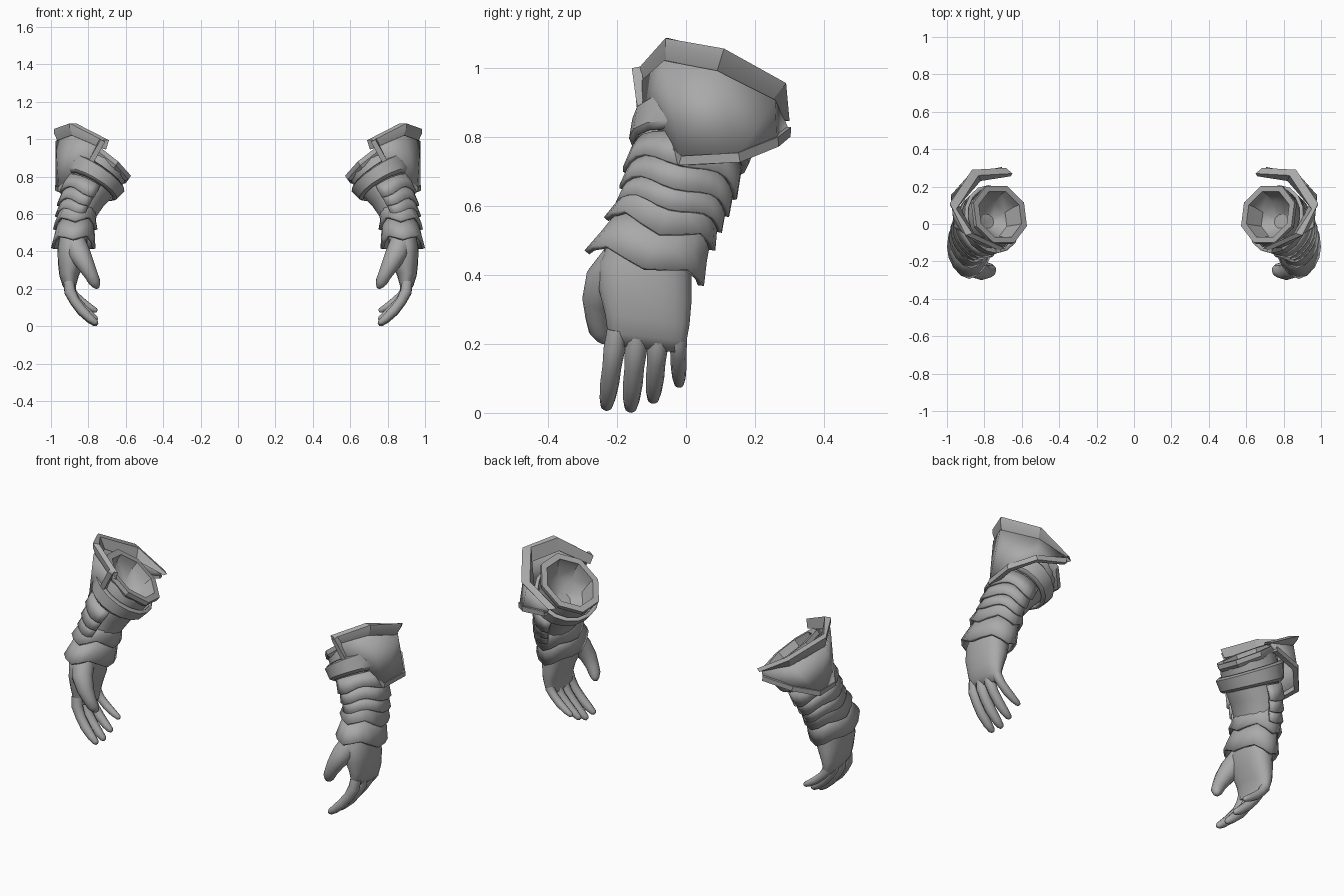
import bpy, bmesh, math
from mathutils import Vector

if "Cube" in bpy.data.objects:
    bpy.data.objects.remove(bpy.data.objects["Cube"])

steel = bpy.data.materials.new("grey_steel")
steel.diffuse_color = (0.4, 0.4, 0.4, 1)
steel.use_nodes = True
steel.node_tree.nodes["Principled BSDF"].inputs["Base Color"].default_value = steel.diffuse_color


def ring(c, n, ru, rv, count=16, a0=0, a1=360, power=1.0, zig=0.0):
    """Ellipse around c facing n: angle 0 is the front, 90 the outer side."""
    c, n = Vector(c), Vector(n).normalized()
    u = Vector((0, -1, 0))
    u = (u - n * u.dot(n)).normalized()
    v = n.cross(u)
    full = a1 - a0 == 360
    pts = []
    for i in range(count):
        a = math.radians(a0 + (a1 - a0) * i / (count if full else count - 1))
        ca, sa = math.cos(a), math.sin(a)
        p = c + u * ru * math.copysign(abs(ca) ** power, ca) + v * rv * math.copysign(abs(sa) ** power, sa)
        pts.append(p - n * zig * math.cos(4 * a))
    return pts


def loft(name, rows, closed=True, caps=(False, False), thick=0.0, angle=35):
    """Skin rows of points, mirror the part to the other arm."""
    bm = bmesh.new()
    vr = [[bm.verts.new(p) for p in r] for r in rows]
    k = len(rows[0])
    for a, b in zip(vr, vr[1:]):
        for i in range(k if closed else k - 1):
            j = (i + 1) % k
            bm.faces.new((a[i], a[j], b[j], b[i]))
    if caps[0]:
        bm.faces.new(vr[0])
    if caps[1]:
        bm.faces.new(vr[-1])
    bmesh.ops.recalc_face_normals(bm, faces=bm.faces)
    me = bpy.data.meshes.new(name)
    bm.to_mesh(me)
    bm.free()
    me.materials.append(steel)
    ob = bpy.data.objects.new(name, me)
    bpy.context.collection.objects.link(ob)
    bpy.context.view_layer.objects.active = ob
    ob.select_set(True)
    bpy.ops.object.shade_smooth_by_angle(angle=math.radians(angle))
    ob.select_set(False)
    if thick:
        s = ob.modifiers.new("thickness", 'SOLIDIFY')
        s.thickness, s.offset = thick, 0
    m = ob.modifiers.new("other_arm", 'MIRROR')
    m.use_mirror_merge = False
    return ob


def tube(name, path, count=10, squash=1.0):
    """Tapered tube through (x, y, z, radius) points with rounded end."""
    P = [Vector(p[:3]) for p in path]
    rows = []
    for i, p in enumerate(path):
        n = P[max(i - 1, 0)] - P[min(i + 1, len(P) - 1)]
        rows.append(ring(P[i], n, p[3], p[3] * squash, count))
    n = P[-2] - P[-1]
    r = path[-1][3]
    rows.append(ring(P[-1] - n.normalized() * r * 0.7, n, r * 0.5, r * 0.5, count))
    return loft(name, rows, caps=(True, True), angle=60)


# Arm sections from wrist to elbow: centre, facing, front-back and side radius
ARM = [((.872, -.07, .52), (-.1, .28, .95), .125, .085),
       ((.862, -.045, .58), (-.22, .27, .93), .132, .088),
       ((.82, -.01, .69), (-.42, .25, .87), .145, .112),
       ((.765, .02, .80), (-.52, .22, .82), .158, .145),
       ((.725, .048, .885), (-.6, .2, .77), .15, .162)]


def arm(t):
    i = min(int(t), len(ARM) - 2)
    f, a, b = t - i, ARM[i], ARM[i + 1]
    mix = lambda p, q: Vector(p).lerp(Vector(q), f)
    return mix(a[0], b[0]), mix(a[1], b[1]), a[2] + (b[2] - a[2]) * f, a[3] + (b[3] - a[3]) * f


def arm_ring(t, grow, **kw):
    c, n, ru, rv = arm(t)
    return ring(c, n, ru + grow, rv + grow, **kw)


# Sleeve, strap and open octagonal rim with a hollow inside
loft("forearm_sleeve", [arm_ring(t, 0) for t in (0, 1, 2, 3, 4)])
loft("sleeve_strap", [arm_ring(t, g) for t, g in ((2.55, .006), (2.65, .02), (3.2, .024), (3.3, .01))], thick=.012)
RN = (-.6, .2, .77)
loft("sleeve_rim", [ring(c, RN, ru, rv, 8, 22.5, 382.5) for c, ru, rv in (
    ((.735, .042, .865), .155, .168), ((.728, .046, .88), .168, .185),
    ((.715, .052, .90), .168, .185), ((.715, .052, .90), .135, .148),
    ((.735, .045, .875), .13, .143), ((.765, .025, .81), .10, .11),
    ((.785, .015, .77), .04, .045))], caps=(False, True))

# Three overlapping plates on the outer forearm
for i, t in enumerate((.92, 1.38, 1.85)):
    loft(f"arm_plate_{i + 1}", [
        arm_ring(t + .62, .004, count=17, a0=-20, a1=200),
        arm_ring(t, .022, count=17, a0=-20, a1=200, zig=.011)], closed=False, thick=.014)

# Flared wrist cuffs with zigzag hems
loft("upper_cuff", [ring((.85, -.025, .635), (-.25, .27, .92), .132, .09),
                    ring((.862, -.05, .585), (-.1, .28, .95), .14, .095, zig=.01),
                    ring((.87, -.0725, .533), (0, .28, .96), .16, .11, zig=.018)], thick=.018)
loft("lower_cuff", [ring((.868, -.06, .55), (0, .28, .96), .13, .09),
                    ring((.874, -.09, .49), (0, .28, .96), .15, .1, zig=.01),
                    ring((.881, -.1175, .432), (0, .28, .96), .172, .11, zig=.016)], thick=.018)

# Outer elbow guard: hem, body top and flared lip
hem = [(.80, -.12, .84), (.95, -.01, .73), (.965, .15, .74), (.87, .255, .785), (.705, .29, .815)]
mid = [(.735, -.128, .955), (.885, -.058, 1.02), (.965, .09, .99), (.85, .25, .905), (.69, .275, .85)]
lip = [(.725, -.14, .995), (.90, -.06, 1.085), (.985, .11, 1.055), (.866, .29, .955), (.685, .30, .845)]
loft("elbow_guard", [hem, mid], closed=False, thick=.02)
inner = [Vector(p) + Vector((-.035, .01 if p[1] < .1 else -.03, 0)) for p in lip]
back = [Vector(p) + Vector((-.03, .01 if p[1] < .1 else -.02, -.01)) for p in mid]
under = [Vector(a).lerp(Vector(b), .65) + Vector((.006, 0, 0)) for a, b in zip(mid, lip)]
loft("guard_lip", [mid, under, lip, inner, back, mid], closed=False, angle=20)


# Raised trim down the front edge and along the hem
def trim(name, pts, r):
    P = [Vector(p) for p in pts]
    axis = Vector((.85, .05, .9))
    rows = []
    for i, p in enumerate(P):
        d = (P[min(i + 1, len(P) - 1)] - P[max(i - 1, 0)]).normalized()
        out = Vector((p.x - .78, p.y - .06, 0))
        out = (out - d * out.dot(d)).normalized()
        s = d.cross(out)
        rows.append([p + out * r * a + s * r * b for a, b in ((1, 1), (1, -1), (-1, -1), (-1, 1))])
    loft(name, rows, caps=(True, True), angle=20)


trim("guard_trim", [lip[0], (.775, -.13, .90)] + hem, .014)

# Hand body from wrist to knuckles
loft("hand", [ring((x, y, z), (0, .12, 1), ru, rv, 20, power=.85) for x, y, z, ru, rv in (
    (.878, -.095, .51, .115, .072), (.885, -.118, .42, .135, .08),
    (.893, -.118, .34, .135, .07), (.903, -.112, .27, .123, .052),
    (.902, -.113, .22, .115, .037), (.89, -.113, .185, .105, .024))], caps=(True, True), angle=60)

# Fingers curl inward: front-back position at knuckle and tip, tip height, tip offset
for name, y0, y1, tip, r in (("index_finger", -.2, -.23, .02, .029), ("middle_finger", -.14, -.16, .015, .03),
                             ("ring_finger", -.078, -.095, .04, .028), ("little_finger", -.024, -.02, .085, .024)):
    drop = .24 - tip
    tube(name, [(x, y0 + (y1 - y0) * f, .24 - drop * f, r * k) for x, f, k in (
        (.905, 0, 1.0), (.898, .25, 1.08), (.872, .48, .95), (.835, .7, .95), (.79, .9, .8), (.762, 1.0, .6))])

# Thumb with a broad base
tube("thumb", [(.87, -.19, .44, .06), (.845, -.235, .385, .058), (.812, -.255, .325, .046),
               (.785, -.255, .275, .036), (.768, -.25, .24, .032), (.757, -.24, .218, .022)], 12)
